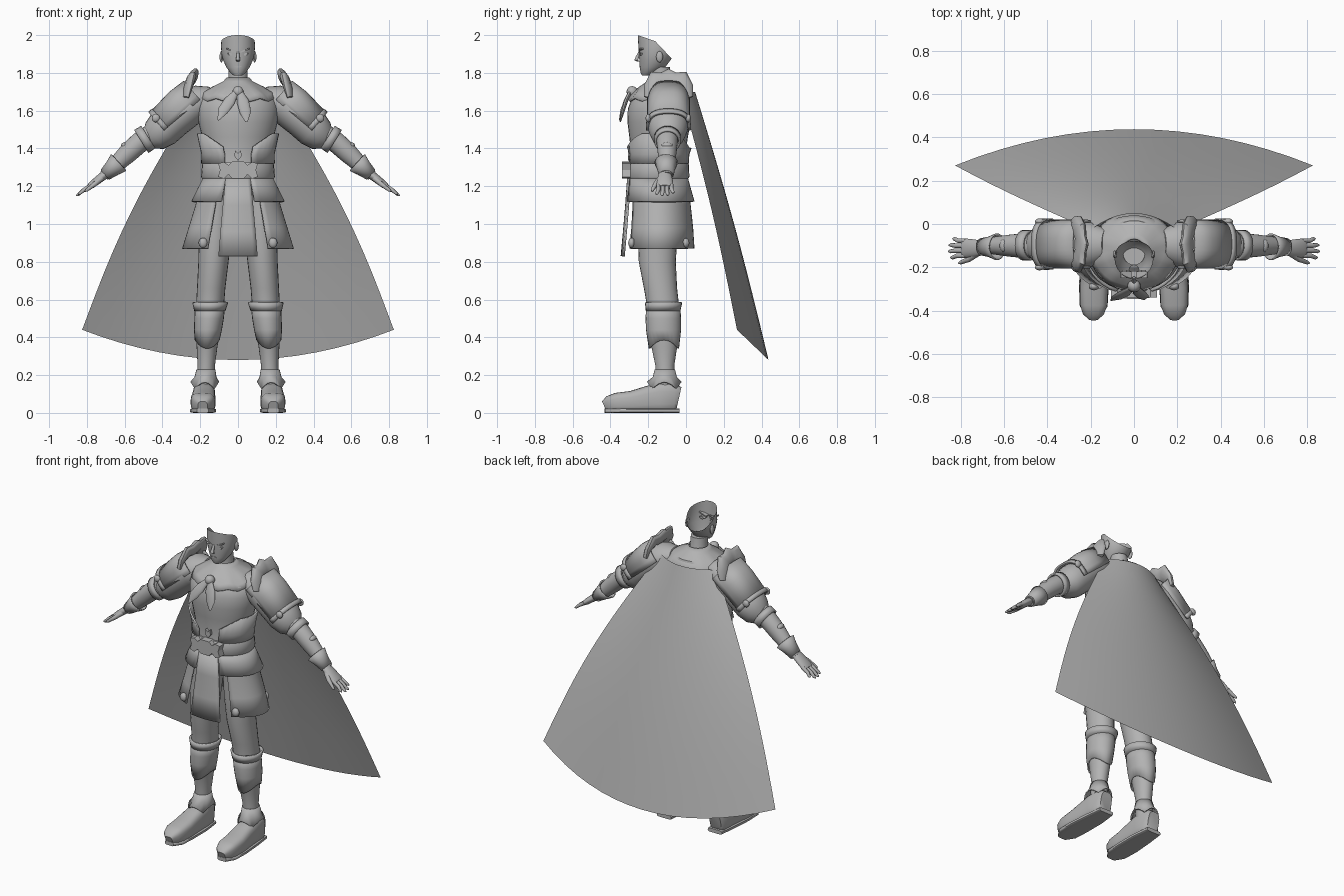
import bpy, bmesh, math
from mathutils import Vector

grey = bpy.data.materials.new("plain grey")
grey.diffuse_color = (0.45, 0.45, 0.45, 1)


def finish(name, bm, mirror=False, thick=0, angle=40):
    bmesh.ops.recalc_face_normals(bm, faces=bm.faces)
    me = bpy.data.meshes.new(name)
    bm.to_mesh(me)
    bm.free()
    me.materials.append(grey)
    me.shade_smooth()
    me.set_sharp_from_angle(angle=math.radians(angle))
    ob = bpy.data.objects.new(name, me)
    bpy.context.collection.objects.link(ob)
    if thick:
        ob.modifiers.new("thickness", 'SOLIDIFY').thickness = thick
    if mirror:
        ob.modifiers.new("mirror", 'MIRROR')
    return ob


def loft(name, path, hint=None, n=24, arc=(0, 360), cap=True, mirror=False,
         thick=0, sq=1.0, warp=None, cut=()):
    """Skin elliptical rings (x, y, z, a, b); level rings unless a side hint is given."""
    bm = bmesh.new()
    pts = [Vector(p[:3]) for p in path]
    closed = arc[1] - arc[0] == 360
    count = n if closed else n + 1
    rings = []
    for i, (c, p) in enumerate(zip(pts, path)):
        u, v = Vector((1, 0, 0)), Vector((0, 1, 0))
        if hint:
            t = (pts[min(i + 1, len(pts) - 1)] - pts[max(i - 1, 0)]).normalized()
            u = Vector(hint)
            u = (u - t * u.dot(t)).normalized()
            v = t.cross(u)
        ring = []
        for k in range(count):
            th = math.radians(arc[0] + (arc[1] - arc[0]) * k / n)
            cs, sn = math.cos(th), math.sin(th)
            cs = math.copysign(abs(cs) ** sq, cs)
            sn = math.copysign(abs(sn) ** sq, sn)
            co = c + u * p[3] * cs + v * p[4] * sn
            if warp:
                co = warp(i, th, co)
            ring.append(bm.verts.new(co))
        rings.append(ring)
    for r, s in zip(rings, rings[1:]):
        for k in range(n):
            m = (k + 1) % count
            bm.faces.new((r[k], r[m], s[m], s[k]))
    if cap and closed:
        bm.faces.new(rings[0])
        bm.faces.new(rings[-1])
    for co, no in cut:
        bmesh.ops.bisect_plane(bm, geom=bm.verts[:] + bm.edges[:] + bm.faces[:],
                               plane_co=co, plane_no=no, clear_outer=True)
    return finish(name, bm, mirror, thick)


def body(rows):
    """Rows (z, half width, front y, back y) to level rings."""
    return [(0, (f + b) / 2, z, w, (b - f) / 2) for z, w, f, b in rows]


def arm(rows, y=-0.095):
    return [(x, y, z, a, b) for x, z, a, b in rows]


def ball(name, at, size, mirror=False):
    bm = bmesh.new()
    bmesh.ops.create_uvsphere(bm, u_segments=14, v_segments=8, radius=1)
    for v in bm.verts:
        v.co = Vector(at) + Vector([a * b for a, b in zip(v.co, size)])
    return finish(name, bm, mirror)


def plate(name, outline, y, depth, mirror=False):
    """Front-facing plate from an (x, z) outline."""
    bm = bmesh.new()
    f = bm.faces.new([bm.verts.new((x, y, z)) for x, z in outline])
    g = bmesh.ops.extrude_face_region(bm, geom=[f])['geom']
    for v in g:
        if isinstance(v, bmesh.types.BMVert):
            v.co.y += depth
    return finish(name, bm, mirror, angle=30)


# Head: open shell cut along the hairline
loft("head", body([(1.785, .022, -.232, -.19), (1.80, .04, -.24, -.16), (1.83, .062, -.245, -.11),
                   (1.87, .08, -.247, -.08), (1.90, .087, -.25, -.068), (1.94, .09, -.252, -.06),
                   (2.0, .087, -.255, -.06), (2.02, .086, -.255, -.06)]),
     n=32, cap=False, cut=[((0, -.255, 2.0), (0, .33, .94)), ((0, -.16, 1.965), (0, .73, .69))])
loft("neck", body([(1.68, .07, -.20, -.05), (1.75, .052, -.185, -.075), (1.83, .05, -.19, -.085)]))
loft("nose", [(0, -.245, 1.915, .006, .006), (0, -.257, 1.885, .009, .01),
              (0, -.264, 1.868, .012, .01), (0, -.25, 1.86, .008, .008)], n=10)
plate("brow", [(.012, 1.914), (.06, 1.932), (.062, 1.926), (.014, 1.906)], -.25, .03, True)
plate("eye", [(.018, 1.898), (.035, 1.907), (.055, 1.904), (.05, 1.894), (.03, 1.892)], -.243, .03, True)
plate("mouth", [(-.02, 1.833), (0, 1.836), (.02, 1.833), (0, 1.828)], -.247, .03)
ball("ear", (.088, -.14, 1.885), (.01, .018, .03), True)

# Torso and corset
loft("torso", body([(1.15, .19, -.30, .0), (1.24, .183, -.30, .0), (1.32, .175, -.295, -.005),
                    (1.39, .175, -.292, .0), (1.46, .19, -.30, .01), (1.54, .21, -.31, .025),
                    (1.61, .217, -.308, .035), (1.67, .205, -.285, .04), (1.71, .15, -.235, .025),
                    (1.75, .075, -.19, -.04)]), n=32)


def corset_edge(i, th, co):
    if i == 2:
        co.z += .075 * min(1, max(0, (abs(co.x) - .07) / .11))
    return co


loft("corset", body([(1.32, .185, -.305, .005), (1.37, .184, -.302, .008), (1.405, .208, -.317, .02)]),
     arc=(-68, 90), n=16, mirror=True, thick=.01, warp=corset_edge)

# Belt with bow-shaped buckle
loft("belt", body([(1.24, .19, -.312, .012), (1.25, .196, -.318, .018), (1.315, .19, -.315, .015),
                   (1.325, .182, -.308, .008)]), n=32)
plate("buckle", [(.03, 1.24), (.05, 1.262), (.075, 1.24), (.105, 1.25), (.095, 1.285), (.105, 1.32),
                 (.075, 1.328), (.05, 1.312), (.03, 1.33), (-.03, 1.33), (-.05, 1.312), (-.075, 1.328),
                 (-.105, 1.32), (-.095, 1.285), (-.105, 1.25), (-.075, 1.24), (-.05, 1.262), (-.03, 1.24)],
      -.338, .045)
plate("belly_ornament", [(0, 1.335), (.02, 1.36), (.015, 1.39), (0, 1.375), (-.015, 1.39), (-.02, 1.36)],
      -.308, .03)

# Skirt layers
loft("upper_skirt", body([(1.245, .185, -.31, .01), (1.19, .213, -.315, .025), (1.12, .247, -.325, .045)]),
     arc=(-69, 90), n=20, mirror=True, thick=.012)
loft("lower_skirt", body([(1.2, .20, -.305, .01), (1.1, .225, -.31, .025), (.98, .262, -.318, .038),
                          (.87, .296, -.33, .045)]), arc=(-57, 90), n=20, mirror=True, thick=.01)
loft("front_panel", body([(1.24, .185, -.312, .01), (1.1, .225, -.322, .02), (.96, .26, -.334, .02),
                          (.83, .29, -.346, .02)]), arc=(-111, -69), n=8, thick=.01)
ball("skirt_stud", (.185, -.288, .90), (.024, .018, .027), True)
ball("skirt_back_stud", (.195, .0, .90), (.022, .018, .025), True)

# Legs, knee bands, greaves
loft("leg", [(.115, -.145, 1.16, .1, .11), (.12, -.15, .95, .088, .105), (.13, -.152, .80, .08, .098),
             (.142, -.135, .66, .075, .088), (.148, -.122, .57, .074, .085), (.158, -.12, .45, .068, .085),
             (.164, -.115, .35, .055, .068), (.168, -.112, .25, .046, .05), (.175, -.112, .10, .05, .055)],
     mirror=True)


def greave_edge(i, th, co):
    if i == 3:
        co.z -= .045 * abs(math.sin(th)) ** 2 - .02
    return co


loft("greave", [(.148, -.121, .57, .08, .09), (.153, -.12, .50, .078, .094), (.159, -.119, .44, .074, .093),
                (.163, -.117, .365, .066, .08)], cap=False, mirror=True, thick=.008, warp=greave_edge)
loft("knee_band", [(.149, -.121, .54, .083, .092), (.147, -.119, .585, .095, .099)],
     cap=False, mirror=True, thick=.012)


# Boots
def ankle_points(i, th, co):
    if i == 2:
        co.z += .035 * abs(math.cos(2 * th)) - .03
    return co


loft("ankle_cuff", [(.17, -.112, .23, .05, .054), (.172, -.112, .19, .058, .064), (.176, -.115, .16, .076, .092)],
     cap=False, mirror=True, thick=.008, warp=ankle_points)
loft("boot", [(.18, -.038, .075, .04, .062), (.18, -.06, .08, .055, .08), (.18, -.14, .08, .06, .08),
              (.182, -.21, .07, .062, .07), (.185, -.29, .058, .066, .058), (.186, -.37, .054, .064, .052),
              (.187, -.41, .045, .05, .044), (.187, -.433, .035, .025, .028)],
     hint=(1, 0, 0), sq=.65, mirror=True)
loft("boot_sole", [(.18, -.035, .012, .05, .012), (.18, -.15, .012, .064, .012), (.185, -.28, .012, .069, .012),
                   (.186, -.38, .012, .064, .012), (.187, -.43, .012, .03, .012)],
     hint=(1, 0, 0), sq=.4, mirror=True)

# Arms
Y = (0, 1, 0)
loft("sleeve", arm([(.13, 1.68, .07, .05), (.19, 1.655, .1, .085), (.25, 1.625, .112, .1),
                    (.34, 1.555, .11, .1), (.40, 1.50, .104, .098), (.44, 1.468, .088, .085),
                    (.47, 1.452, .06, .06)]), hint=Y, mirror=True)
loft("forearm", arm([(.44, 1.48, .06, .06), (.52, 1.432, .056, .055), (.58, 1.378, .05, .053),
                     (.65, 1.31, .04, .042), (.71, 1.255, .03, .028)], -.1), hint=Y, mirror=True)
loft("elbow_band", arm([(.475, 1.46, .07, .07), (.512, 1.437, .07, .072)], -.098),
     hint=Y, cap=False, mirror=True, thick=.012)
ball("elbow_knob", (.60, -.1, 1.415), (.02, .03, .018), True)
loft("wrist_cuff", arm([(.632, 1.325, .062, .06), (.665, 1.295, .048, .046), (.705, 1.26, .04, .034)], -.105),
     hint=Y, cap=False, mirror=True, thick=.008)

# Hands
loft("palm", arm([(.69, 1.272, .03, .024), (.73, 1.242, .04, .022), (.775, 1.207, .045, .019),
                  (.79, 1.195, .042, .014)], -.112), hint=Y, mirror=True)
for i, reach in enumerate((.062, .072, .07, .052)):
    y0 = -.146 + .023 * i
    y1 = y0 + .006 * (i - 1.5)
    loft("finger_%d" % (i + 1), [(.775, y0, 1.207, .011, .012), (.785 + reach * .5, y0, 1.202 - reach * .35, .011, .011),
                                 (.785 + reach * .85, y1, 1.20 - reach * .62, .009, .008),
                                 (.785 + reach, y1, 1.20 - reach * .7, .003, .003)], hint=Y, n=10, mirror=True)
loft("thumb", [(.725, -.135, 1.24, .018, .016), (.76, -.162, 1.21, .013, .013),
               (.80, -.178, 1.18, .009, .009), (.81, -.18, 1.172, .003, .003)], hint=Y, n=10, mirror=True)

# Shoulder plates with crest, rim and studs
loft("shoulder_plate", arm([(.215, 1.675, .113, .11), (.29, 1.612, .113, .115), (.402, 1.515, .113, .1)], -.093),
     hint=Y, arc=(-8, 188), n=20, mirror=True, thick=.012, sq=.8)
loft("plate_rim", arm([(.385, 1.53, .118, .107), (.406, 1.512, .119, .107)], -.093),
     hint=Y, arc=(-8, 188), n=20, mirror=True, thick=.012, sq=.8)
loft("shoulder_crest", [(.275, -.205, 1.67, .02, .012), (.265, -.19, 1.72, .04, .02),
                        (.25, -.155, 1.765, .055, .024), (.246, -.125, 1.762, .044, .022),
                        (.242, -.093, 1.772, .056, .026), (.246, -.06, 1.762, .044, .022),
                        (.25, -.03, 1.765, .055, .024), (.265, .005, 1.72, .04, .02),
                        (.275, .02, 1.67, .02, .012)], hint=(-.42, 0, .9), n=14, mirror=True)
for tag, y in (("front", -.2), ("back", .012)):
    ball("plate_stud_" + tag, (.435, y, 1.56), (.022, .014, .022), True)


# Collar mantle: dips to a point at the back
def collar_edge(i, th, co):
    if i >= 3:
        co.z -= .06 * max(0, math.sin(th)) ** 6 + .008 * math.cos(10 * th)
    return co


loft("collar", body([(1.775, .06, -.19, -.065), (1.755, .078, -.205, -.045), (1.725, .14, -.25, .015),
                     (1.69, .19, -.285, .045), (1.66, .205, -.31, .058)]),
     n=40, cap=False, thick=.01, warp=collar_edge)

# Neck scarf
ball("scarf_knot", (0, -.285, 1.70), (.03, .03, .03))
loft("scarf_tail_long", [(-.01, -.295, 1.70, .014, .01), (-.045, -.32, 1.65, .03, .01),
                         (-.08, -.34, 1.60, .028, .008), (-.105, -.352, 1.55, .004, .003)], hint=(1, 0, 0), n=12)
loft("scarf_tail_short", [(.01, -.295, 1.70, .014, .01), (.025, -.318, 1.65, .032, .01),
                          (.04, -.335, 1.59, .03, .008), (.045, -.348, 1.54, .006, .003)], hint=(1, 0, 0), n=12)

# Cape: single fan-shaped sheet
bm = bmesh.new()
grid = []
for j in range(13):
    t = j / 12
    swell = math.sin(math.pi * t)
    row = []
    for i in range(17):
        u = i / 8 - 1
        row.append(bm.verts.new((u * (.2 + .625 * t + .05 * swell),
                                 (.048 - .075 * u * u) * (1 - t) + (.437 - .167 * u * u) * t + .015 * swell,
                                 1.70 * (1 - t) + (.28 + .16 * u * u) * t)))
    grid.append(row)
for r, s in zip(grid, grid[1:]):
    for i in range(16):
        bm.faces.new((r[i], r[i + 1], s[i + 1], s[i]))
finish("cape", bm)
